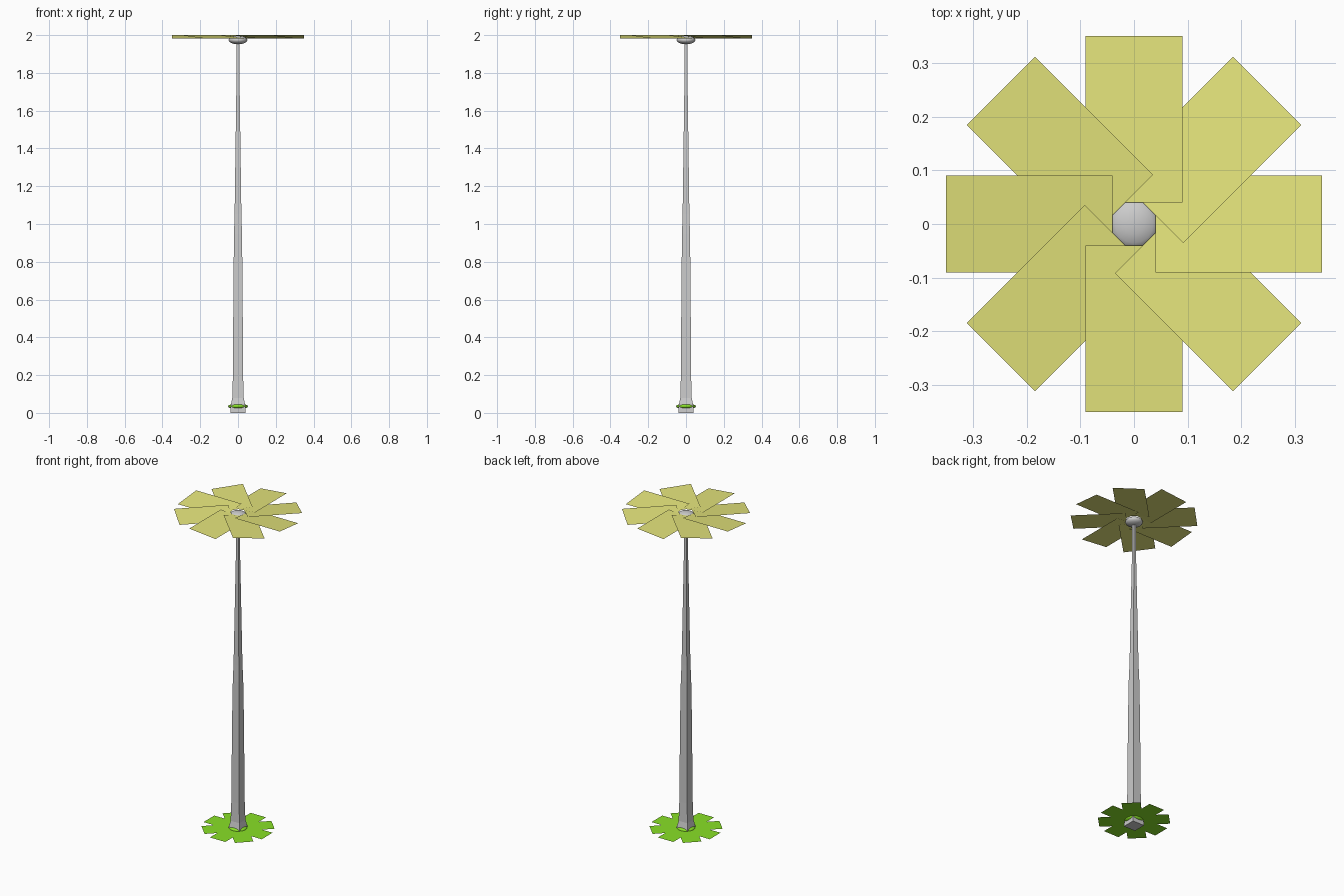
import bpy, bmesh
from math import pi
from mathutils import Matrix

if "Cube" in bpy.data.objects:
    bpy.data.objects.remove(bpy.data.objects["Cube"])


def material(name, color):
    m = bpy.data.materials.new(name)
    m.diffuse_color = color
    m.use_nodes = True
    m.node_tree.nodes["Principled BSDF"].inputs["Base Color"].default_value = m.diffuse_color
    return m


def finish(name, bm, mat=None, smooth=False):
    me = bpy.data.meshes.new(name)
    bm.to_mesh(me)
    bm.free()
    ob = bpy.data.objects.new(name, me)
    bpy.context.collection.objects.link(ob)
    if mat:
        me.materials.append(mat)
    if smooth:
        for p in me.polygons:
            p.use_smooth = True
    return ob


def blade_ring(name, r0, r1, half, z_high, z_low, mat, count=8):
    # flat rectangular blades; the clockwise edge of each is the higher one
    bm = bmesh.new()
    for i in range(count):
        rot = Matrix.Rotation(2 * pi * i / count, 4, 'Z')
        pts = [(r0, -half, z_high), (r1, -half, z_high),
               (r1, half, z_low), (r0, half, z_low)]
        f = bm.faces.new([bm.verts.new(p) for p in pts])
        bmesh.ops.transform(bm, matrix=rot, verts=f.verts[:])
    return finish(name, bm, mat)


def lens(name, r, z, half_height, mat=None):
    bm = bmesh.new()
    mx = Matrix.Translation((0, 0, z)) @ Matrix.Diagonal((r, r, half_height, 1))
    bmesh.ops.create_uvsphere(bm, u_segments=16, v_segments=8, radius=1, matrix=mx)
    return finish(name, bm, mat, True)


yellow = material("petal_yellow", (0.78, 0.78, 0.2, 1))
green = material("leaf_green", (0.25, 0.75, 0.02, 1))

# square tapering stem with a flared foot
profile = [(0, .04), (.04, .038), (.08, .03), (.2, .027), (.7, .024),
           (.95, .021), (1.05, .018), (1.7, .009), (1.965, .008)]
bm = bmesh.new()
rings = [[bm.verts.new((sx * h, sy * h, z))
          for sx, sy in ((-1, -1), (1, -1), (1, 1), (-1, 1))] for z, h in profile]
for a, b in zip(rings, rings[1:]):
    for i in range(4):
        j = (i + 1) % 4
        bm.faces.new((a[i], a[j], b[j], b[i]))
bm.faces.new(rings[0][::-1])
bm.faces.new(rings[-1])
finish("stem", bm)

# flower head
lens("flower_centre", .05, 1.974, .023)
blade_ring("petals", .04, .35, .09, 2.0, 1.983, yellow)

# leaves at the foot
lens("leaf_collar", .053, .035, .015, green)
blade_ring("base_leaves", .023, .2, .053, .035, .035, green)
